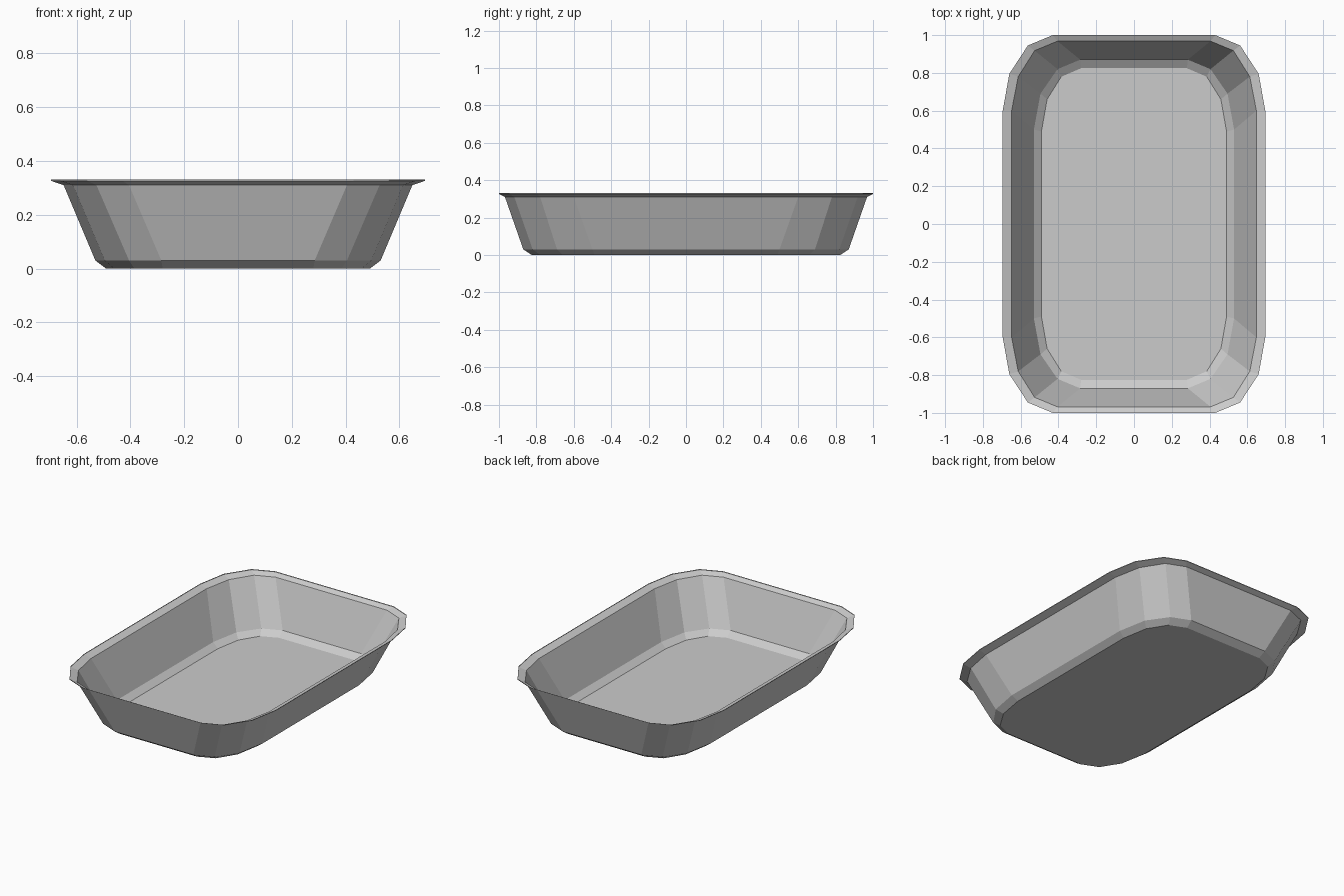
import bpy, bmesh

if "Cube" in bpy.data.objects:
    bpy.data.objects.remove(bpy.data.objects["Cube"])

# One corner of each horizontal ring, from the long side round to the end: (height, points)
rings = [
    (0.0,   [(0.49, 0.49), (0.46, 0.66), (0.385, 0.78), (0.28, 0.825)]),   # floor edge
    (0.03,  [(0.53, 0.50), (0.495, 0.69), (0.405, 0.82), (0.285, 0.87)]),  # chamfer
    (0.31,  [(0.648, 0.60), (0.613, 0.78), (0.526, 0.918), (0.405, 0.968)]),  # wall top
    (0.326, [(0.695, 0.60), (0.66, 0.795), (0.562, 0.945), (0.43, 1.0)]),  # flared rim
    (0.33,  [(0.695, 0.60), (0.66, 0.795), (0.562, 0.945), (0.43, 1.0)]),  # thin lip
]


def full_ring(corner):
    """Mirror a corner into all four quadrants, counter-clockwise."""
    right_left = corner + [(-x, y) for x, y in reversed(corner)]
    return right_left + [(-x, -y) for x, y in right_left]


bm = bmesh.new()
loops = [[bm.verts.new((x, y, z)) for x, y in full_ring(c)] for z, c in rings]

# Tray floor
bm.faces.new(list(reversed(loops[0])))

# Chamfer, walls and rim
for low, high in zip(loops, loops[1:]):
    n = len(low)
    for i in range(n):
        j = (i + 1) % n
        bm.faces.new((low[i], low[j], high[j], high[i]))

mesh = bpy.data.meshes.new("tray")
bm.to_mesh(mesh)
bm.free()
tray = bpy.data.objects.new("tray", mesh)
bpy.context.collection.objects.link(tray)
